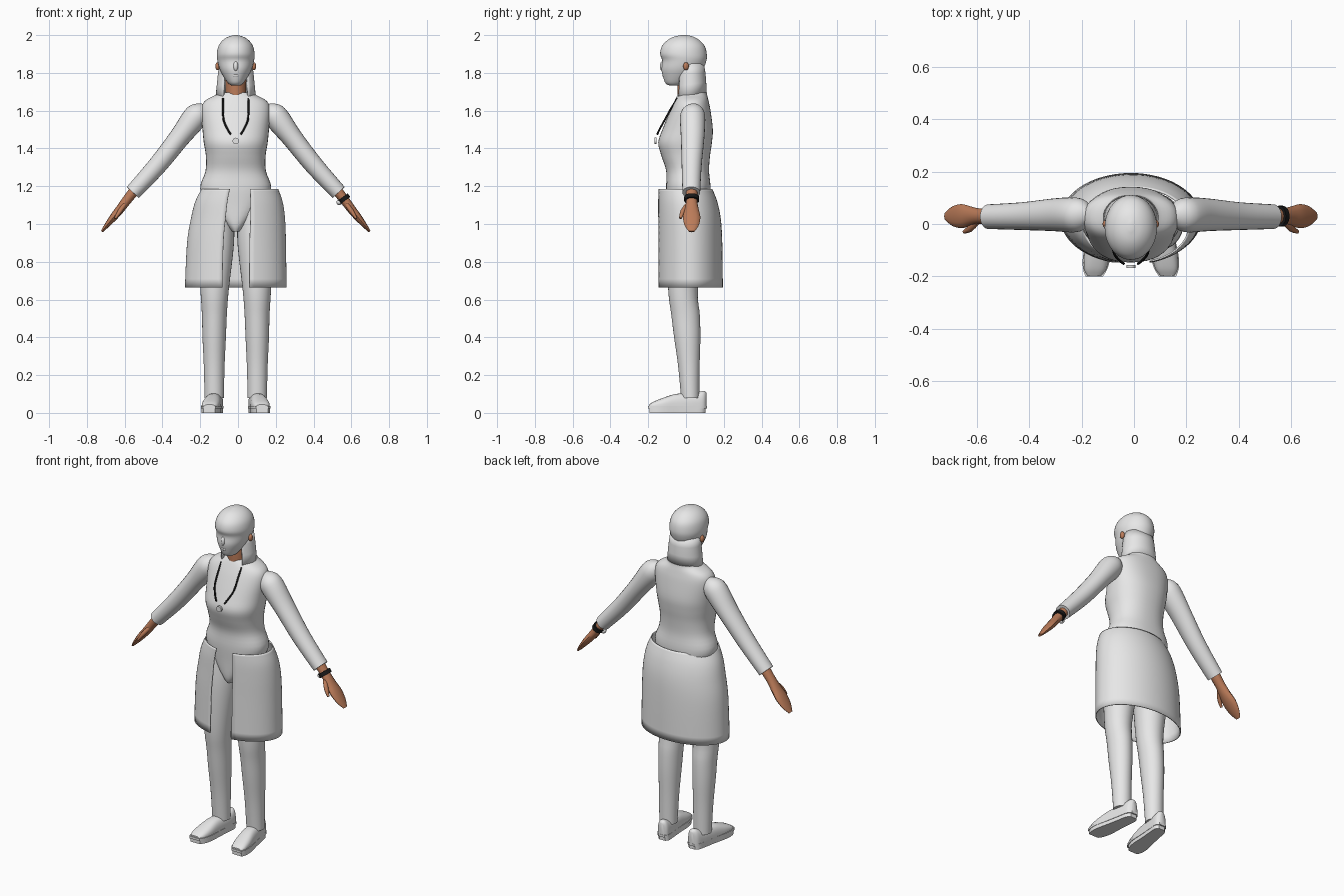
import bpy
import bmesh
from math import cos, sin, pi, radians, copysign
from mathutils import Vector

if "Cube" in bpy.data.objects:
    bpy.data.objects.remove(bpy.data.objects["Cube"])

MID = -0.012  # x of the body's centre line


def material(name, r, g, b):
    m = bpy.data.materials.new(name)
    m.use_nodes = True
    m.diffuse_color = (r, g, b, 1)
    m.node_tree.nodes["Principled BSDF"].inputs["Base Color"].default_value = (r, g, b, 1)
    return m


GREY = material("light grey", 0.8, 0.8, 0.8)
SKIN = material("warm skin", 0.5, 0.2, 0.1)
BLACK = material("black", 0.01, 0.01, 0.01)


def finish(name, bm, mat, angle=45):
    bmesh.ops.recalc_face_normals(bm, faces=bm.faces[:])
    mesh = bpy.data.meshes.new(name)
    bm.to_mesh(mesh)
    bm.free()
    mesh.materials.append(mat)
    ob = bpy.data.objects.new(name, mesh)
    bpy.context.collection.objects.link(ob)
    bpy.ops.object.select_all(action='DESELECT')
    ob.select_set(True)
    bpy.context.view_layer.objects.active = ob
    bpy.ops.object.shade_smooth_by_angle(angle=radians(angle))
    return ob


def refine(rows, steps):
    """Catmull-Rom interpolation of rows of numbers."""
    rows = [Vector(r) for r in rows]
    out = []
    for i in range(len(rows) - 1):
        a, b = rows[max(i - 1, 0)], rows[i]
        c, d = rows[i + 1], rows[min(i + 2, len(rows) - 1)]
        for k in range(steps):
            t = k / steps
            out.append(b + (c - a) * (t / 2) + (a * 2 - b * 5 + c * 4 - d) * (t * t / 2)
                       + (b * 3 - a - c * 3 + d) * (t ** 3 / 2))
    return out + [rows[-1]]


def loft(name, rings, mat, n=32, arc=None, power=1.0, caps=True):
    """Skin over rings given as (centre, u, v); arc makes it an open shell."""
    bm = bmesh.new()
    start, end = arc or (0, 2 * pi)
    count = n + 1 if arc else n
    grid = []
    for c, u, v in rings:
        row = []
        for i in range(count):
            a = start + (end - start) * i / n
            cu = copysign(abs(cos(a)) ** power, cos(a))
            sv = copysign(abs(sin(a)) ** power, sin(a))
            row.append(bm.verts.new(c + u * cu + v * sv))
        grid.append(row)
    for low, high in zip(grid, grid[1:]):
        for i in range(n):
            j = (i + 1) % count
            bm.faces.new((low[i], low[j], high[j], high[i]))
    if caps:
        bm.faces.new(grid[0])
        bm.faces.new(grid[-1])
    return finish(name, bm, mat)


def stack(name, rows, mat, side=0, steps=4, **kw):
    """Upright body part: rows of z, centre x, half width, front y, back y."""
    rings = []
    for z, cx, hx, front, back in refine(rows, steps):
        rings.append((Vector((MID + (side or 1) * cx, (front + back) / 2, z)),
                      Vector((hx, 0, 0)), Vector((0, (back - front) / 2, 0))))
    return loft(name, rings, mat, **kw)


def tube(name, rows, mat, side=1, steps=4, n=24):
    """Limb along a path: rows of x, y, z, thickness radius, depth radius."""
    pts = refine(rows, steps)
    pos = [Vector((MID + side * p[0], p[1], p[2])) for p in pts]
    rings = []
    for i, p in enumerate(pts):
        d = (pos[min(i + 1, len(pos) - 1)] - pos[max(i - 1, 0)]).normalized()
        v = Vector((0, 1, 0))
        v = (v - d * d.dot(v)).normalized()
        rings.append((pos[i], v.cross(d) * p[3], v * p[4]))
    return loft(name, rings, mat, n=n)


def ball(name, x, y, z, size, mat):
    bm = bmesh.new()
    bmesh.ops.create_uvsphere(bm, u_segments=20, v_segments=12, radius=1)
    bmesh.ops.scale(bm, vec=size, verts=bm.verts[:])
    bmesh.ops.translate(bm, vec=(MID + x, y, z), verts=bm.verts[:])
    return finish(name, bm, mat)


# Torso running down into the crotch
stack("torso", [
    (1.695, 0, .095, -.035, .11), (1.683, 0, .108, -.045, .112),
    (1.65, 0, .165, -.062, .12), (1.6, 0, .183, -.085, .13),
    (1.5, 0, .176, -.125, .142), (1.43, 0, .169, -.147, .137),
    (1.36, 0, .158, -.13, .127), (1.28, 0, .16, -.105, .122),
    (1.19, 0, .188, -.105, .13), (1.1, 0, .15, -.1, .12),
    (1.0, 0, .06, -.095, .09), (.96, 0, .02, -.08, .05)], GREY, n=40, power=.88)

# Head with brow, neck, nose and hair
stack("head", [
    (1.732, 0, .02, -.085, -.04), (1.745, 0, .04, -.108, 0),
    (1.78, 0, .064, -.122, .05), (1.82, 0, .085, -.13, .09),
    (1.865, 0, .097, -.126, .108), (1.9, 0, .1, -.137, .11),
    (1.94, 0, .092, -.128, .1), (1.97, 0, .072, -.102, .075),
    (1.99, 0, .043, -.068, .043), (2.0, 0, .008, -.025, .005)], GREY, n=40)
ball("nose", 0, -.124, 1.835, (.013, .014, .026), GREY)
ball("lips", 0, -.116, 1.787, (.02, .01, .009), GREY)
stack("neck", [(1.64, 0, .056, -.045, .08), (1.82, 0, .054, -.045, .08)], SKIN, steps=1)

hair_rings = [(Vector((MID, .025, z)), Vector((w, 0, 0)), Vector((0, d, tilt)))
              for z, w, d, tilt in ((1.67, .107, .085, .022), (1.74, .1, .082, .01),
                                    (1.8, .094, .078, 0), (1.85, .088, .07, 0))]
hair = loft("hair", hair_rings, GREY, arc=(radians(-50), radians(230)), caps=False)
shell = hair.modifiers.new("thickness", 'SOLIDIFY')
shell.thickness = .012

# Open-fronted wrap skirt
gap = radians(15.5)
skirt = stack("wrap_skirt", [
    (1.185, .022, .203, -.15, .14), (1.12, .017, .231, -.153, .165),
    (1.03, .012, .249, -.153, .184), (.9, .004, .262, -.153, .192),
    (.665, 0, .269, -.153, .195)], GREY, n=56, caps=False,
    arc=(-pi / 2 + gap, 1.5 * pi - gap))
shell = skirt.modifiers.new("thickness", 'SOLIDIFY')
shell.thickness = .006


def sole(name, side, shrink, z0, z1):
    """Flat slab following the footprint."""
    right, left = [], []
    for y, w in refine([(-.2, .033), (-.17, .047), (-.12, .053), (-.04, .046),
                        (.04, .041), (.09, .037), (.11, .02)], 3):
        c = .114 - .13 * y
        yy = -.045 + (y + .045) * shrink
        right.append((MID + side * (c + w * shrink), yy))
        left.append((MID + side * (c - w * shrink), yy))
    bm = bmesh.new()
    base = bm.faces.new([bm.verts.new((x, y, z0)) for x, y in right + left[::-1]])
    top = bmesh.ops.extrude_face_region(bm, geom=[base])["geom"]
    bmesh.ops.translate(bm, vec=(0, 0, z1 - z0),
                        verts=[g for g in top if isinstance(g, bmesh.types.BMVert)])
    finish(name, bm, GREY, 30)


for side, tag in ((1, "left"), (-1, "right")):
    # Trouser leg
    stack(tag + "_leg", [
        (1.16, .095, .07, -.08, .1), (1.05, .1, .088, -.092, .115),
        (.9, .105, .096, -.1, .1), (.65, .112, .075, -.094, .063),
        (.52, .113, .066, -.078, .073), (.4, .114, .062, -.063, .076),
        (.25, .114, .055, -.042, .072), (.08, .114, .051, -.026, .07)], GREY, side)

    # Sleeve, hand and thumb
    tube(tag + "_sleeve", [
        (.165, .03, 1.628, .012, .02), (.178, .033, 1.612, .04, .045),
        (.197, .035, 1.588, .06, .062), (.227, .035, 1.55, .065, .067),
        (.3, .035, 1.455, .055, .062), (.415, .03, 1.31, .05, .053),
        (.545, .028, 1.167, .043, .047)], GREY, side)
    tube(tag + "_hand", [
        (.53, .03, 1.185, .028, .032), (.58, .03, 1.122, .025, .03),
        (.615, .03, 1.075, .023, .038), (.648, .03, 1.035, .02, .046),
        (.683, .03, .992, .013, .037), (.709, .03, .96, .006, .015)], SKIN, side, n=12)
    tube(tag + "_thumb", [
        (.59, .008, 1.1, .012, .014), (.615, -.018, 1.065, .012, .013),
        (.638, -.03, 1.03, .006, .007)], SKIN, side, steps=2, n=10)

    # Ear and lanyard cord
    ball(tag + "_ear", side * .096, 0, 1.835, (.012, .015, .021), SKIN)
    tube(tag + "_cord", [
        (.067, -.045, 1.665, .005, .005), (.067, -.08, 1.61, .005, .005),
        (.064, -.113, 1.55, .005, .005), (.045, -.138, 1.505, .005, .005),
        (.027, -.152, 1.475, .005, .005)], BLACK, side, n=8)

    # Shoe: rounded upper on a two-layer sole
    rows = refine([(-.196, .028, .044), (-.17, .043, .06), (-.12, .049, .08),
                   (-.06, .046, .099), (0, .043, .104), (.05, .04, .106),
                   (.093, .034, .117), (.109, .016, .105)], 4)
    rings = [(Vector((MID + side * (.114 - .13 * y), y, .034)), Vector((w, 0, 0)),
              Vector((0, 0, top - .034))) for y, w, top in rows]
    loft(tag + "_shoe", rings, GREY, n=20, arc=(0, pi), power=.75)
    sole(tag + "_welt", side, 1, .022, .036)
    sole(tag + "_sole", side, .95, 0, .022)

# Pendant on the cord
loft("pendant", [(Vector((MID, y, 1.44)), Vector((.017, 0, 0)), Vector((0, 0, .017)))
                 for y in (-.168, -.156)], GREY, n=20)

# Wristwatch
tube("watch_strap", [(.566, .03, 1.143, .033, .04), (.58, .03, 1.124, .033, .04)],
     BLACK, steps=1)
ball("watch_dial", .548, .022, 1.115, (.015, .017, .015), GREY)
